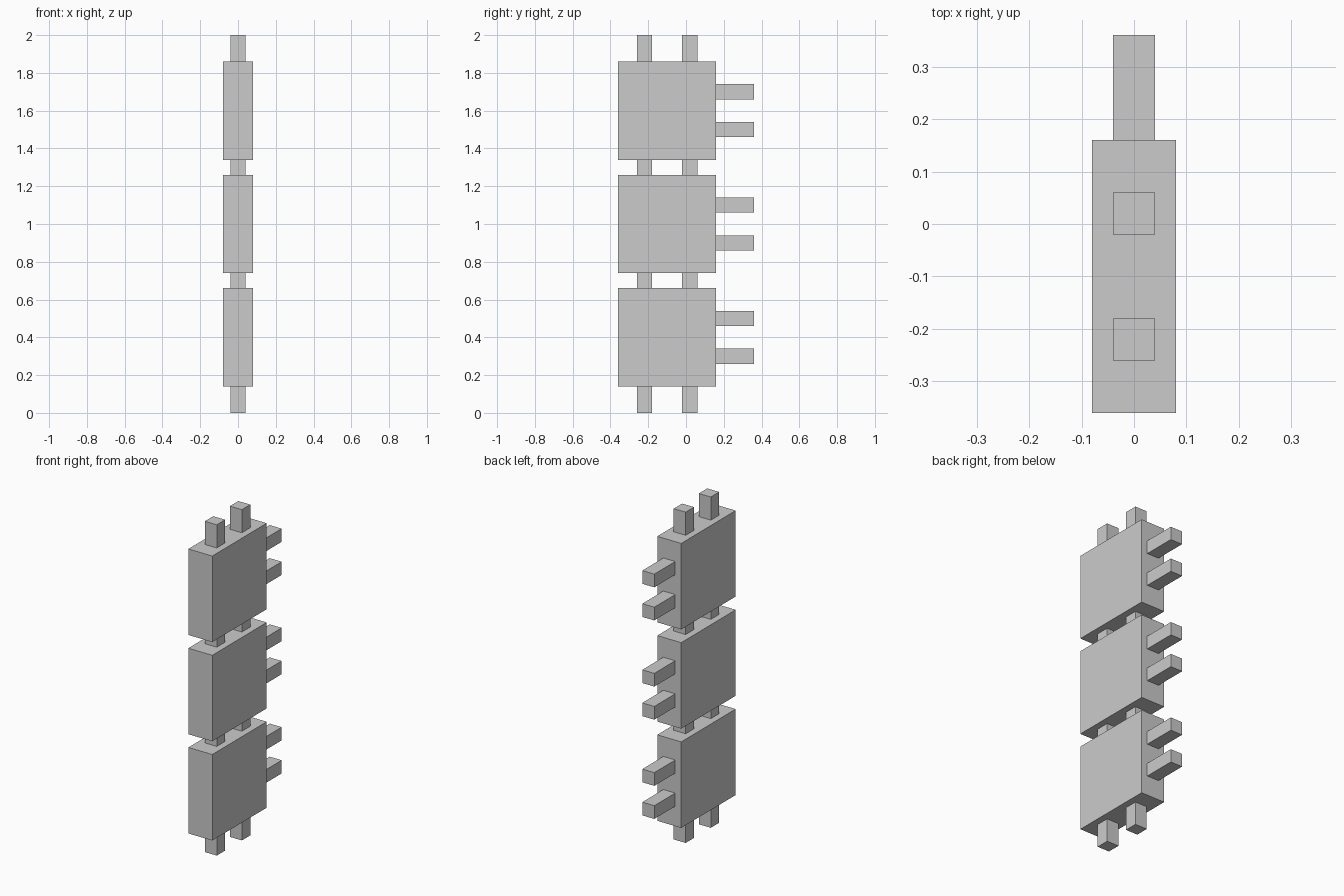
import bpy

if "Cube" in bpy.data.objects:
    bpy.data.objects.remove(bpy.data.objects["Cube"])


def box(name, lo, hi):
    """Axis-aligned box between two opposite corners."""
    centre = [(a + b) / 2 for a, b in zip(lo, hi)]
    bpy.ops.mesh.primitive_cube_add(size=1, location=centre)
    obj = bpy.context.object
    obj.name = name
    obj.scale = [b - a for a, b in zip(lo, hi)]
    bpy.ops.object.transform_apply(location=False, rotation=False, scale=True)
    return obj


PANEL_Y = -0.10   # centre of the panels
HALF = 0.26       # half the panel's side
T = 0.04          # half the thickness of rails and pegs

# Two upright rails running through all panels
for side, y in (("front", PANEL_Y - 0.12), ("back", PANEL_Y + 0.12)):
    box(f"{side}_rail", (-T, y - T, 0), (T, y + T, 2))

# Three square panels, each with two pegs sticking out of the back edge
for level, z in (("lower", 0.4), ("middle", 1.0), ("upper", 1.6)):
    box(f"{level}_panel", (-0.08, PANEL_Y - HALF, z - HALF),
        (0.08, PANEL_Y + HALF, z + HALF))
    for place, dz in (("bottom", -0.1), ("top", 0.1)):
        box(f"{level}_panel_{place}_peg", (-T, 0.15, z + dz - T),
            (T, 0.36, z + dz + T))
